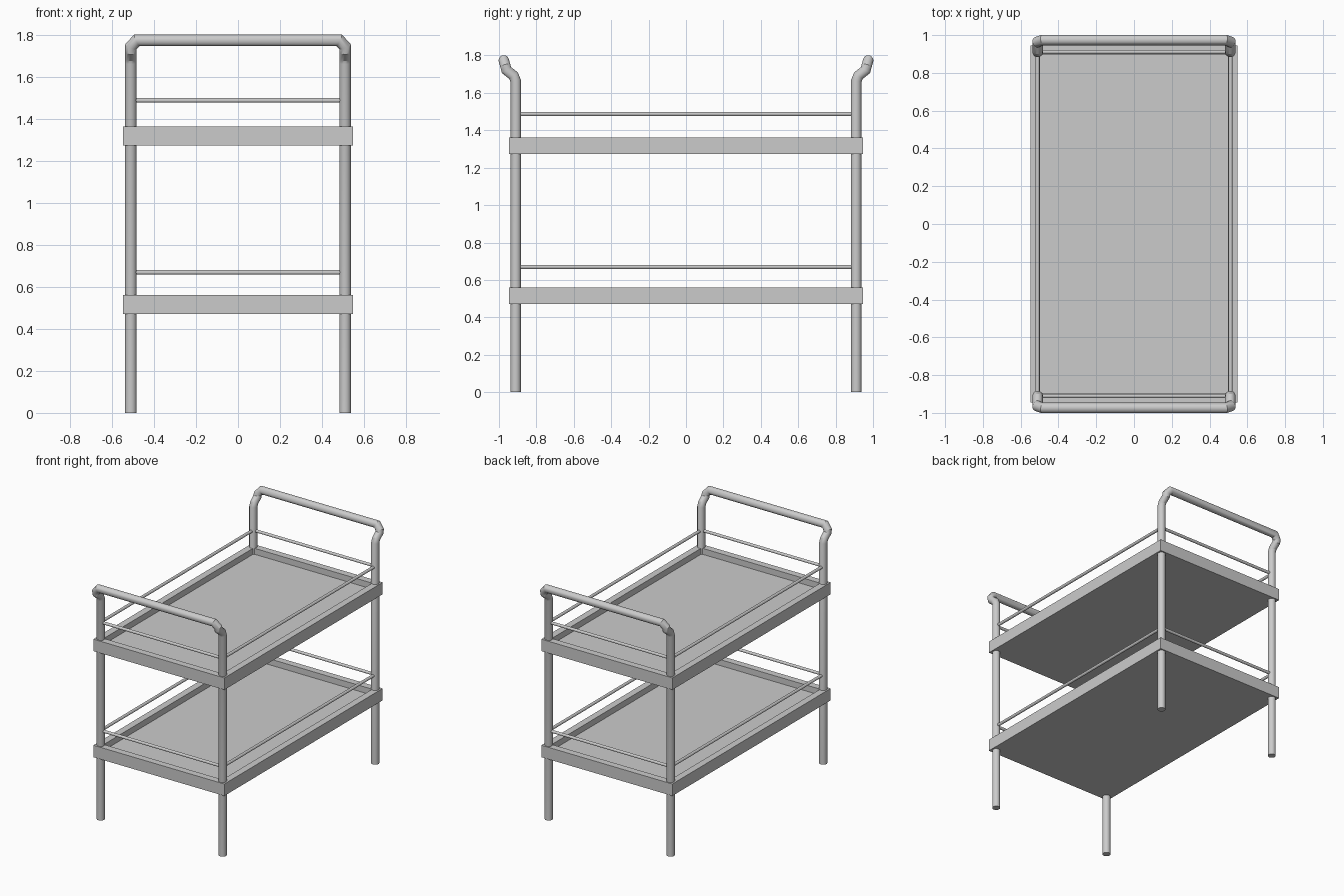
import bpy, bmesh, math
from mathutils import Vector

if "Cube" in bpy.data.objects:
    bpy.data.objects.remove(bpy.data.objects["Cube"])

LEG_X, LEG_Y = 0.51, 0.911


def finish(bm, name, smooth=False):
    bmesh.ops.recalc_face_normals(bm, faces=bm.faces)
    mesh = bpy.data.meshes.new(name)
    bm.to_mesh(mesh)
    bm.free()
    obj = bpy.data.objects.new(name, mesh)
    bpy.context.collection.objects.link(obj)
    if smooth:
        bpy.ops.object.select_all(action='DESELECT')
        obj.select_set(True)
        bpy.context.view_layer.objects.active = obj
        bpy.ops.object.shade_smooth_by_angle(angle=math.radians(25))
    return obj


def tube(name, points, radius, sides=20):
    """Capped round tube along a path, with exact mitred bends."""
    pts = [Vector(p) for p in points]
    dirs = [(b - a).normalized() for a, b in zip(pts, pts[1:])]
    u = dirs[0].orthogonal().normalized()
    v = dirs[0].cross(u)
    ring = []
    for i in range(sides):
        a = 2 * math.pi * i / sides
        ring.append(pts[0] + radius * (math.cos(a) * u + math.sin(a) * v))
    rings = [ring]
    for i, d in enumerate(dirs):
        out = dirs[i + 1] if i + 1 < len(dirs) else d
        n = (d + out).normalized()
        rings.append([p + d * ((pts[i + 1] - p).dot(n) / d.dot(n)) for p in rings[-1]])
    bm = bmesh.new()
    vs = [[bm.verts.new(p) for p in r] for r in rings]
    for a, b in zip(vs, vs[1:]):
        for i in range(sides):
            j = (i + 1) % sides
            bm.faces.new((a[i], a[j], b[j], b[i]))
    bm.faces.new(vs[0])
    bm.faces.new(vs[-1])
    return finish(bm, name, True)


def tray(name, z0, z1):
    """Slab with a shallow recess sunk into its top."""
    bm = bmesh.new()
    bmesh.ops.create_cube(bm, size=1)
    for v in bm.verts:
        v.co = (v.co.x * 1.096, v.co.y * 1.892, (z0 + z1) / 2 + v.co.z * (z1 - z0))
    bm.normal_update()
    top = max(bm.faces, key=lambda f: f.calc_center_median().z)
    bmesh.ops.inset_region(bm, faces=[top], thickness=0.073)
    floor = bmesh.ops.extrude_discrete_faces(bm, faces=[top])['faces'][0]
    for v in floor.verts:
        v.co.z -= 0.045
    return finish(bm, name)


# Two recessed trays
tray("lower_tray", 0.47, 0.56)
tray("upper_tray", 1.272, 1.362)

# End frames: two legs bent outward and joined by a push handle
for s, side in ((-1, "front"), (1, "back")):
    half = [(LEG_X, s * LEG_Y, 0), (LEG_X, s * LEG_Y, 1.665),
            (LEG_X, s * 0.922, 1.692), (LEG_X, s * 0.96, 1.722),
            (LEG_X, s * 0.965, 1.742), (0.482, s * 0.974, 1.773)]
    other = [(-x, y, z) for x, y, z in reversed(half)]
    tube(side + "_legs_and_handle", half + other, 0.028)

# Thin guard rails above each tray
for z, level in ((0.669, "lower"), (1.488, "upper")):
    for s, end, flank in ((-1, "front", "left"), (1, "back", "right")):
        tube(f"{level}_{end}_rail", [(-LEG_X, s * LEG_Y, z), (LEG_X, s * LEG_Y, z)], 0.011, 12)
        tube(f"{level}_{flank}_rail", [(s * LEG_X, -LEG_Y, z), (s * LEG_X, LEG_Y, z)], 0.011, 12)
